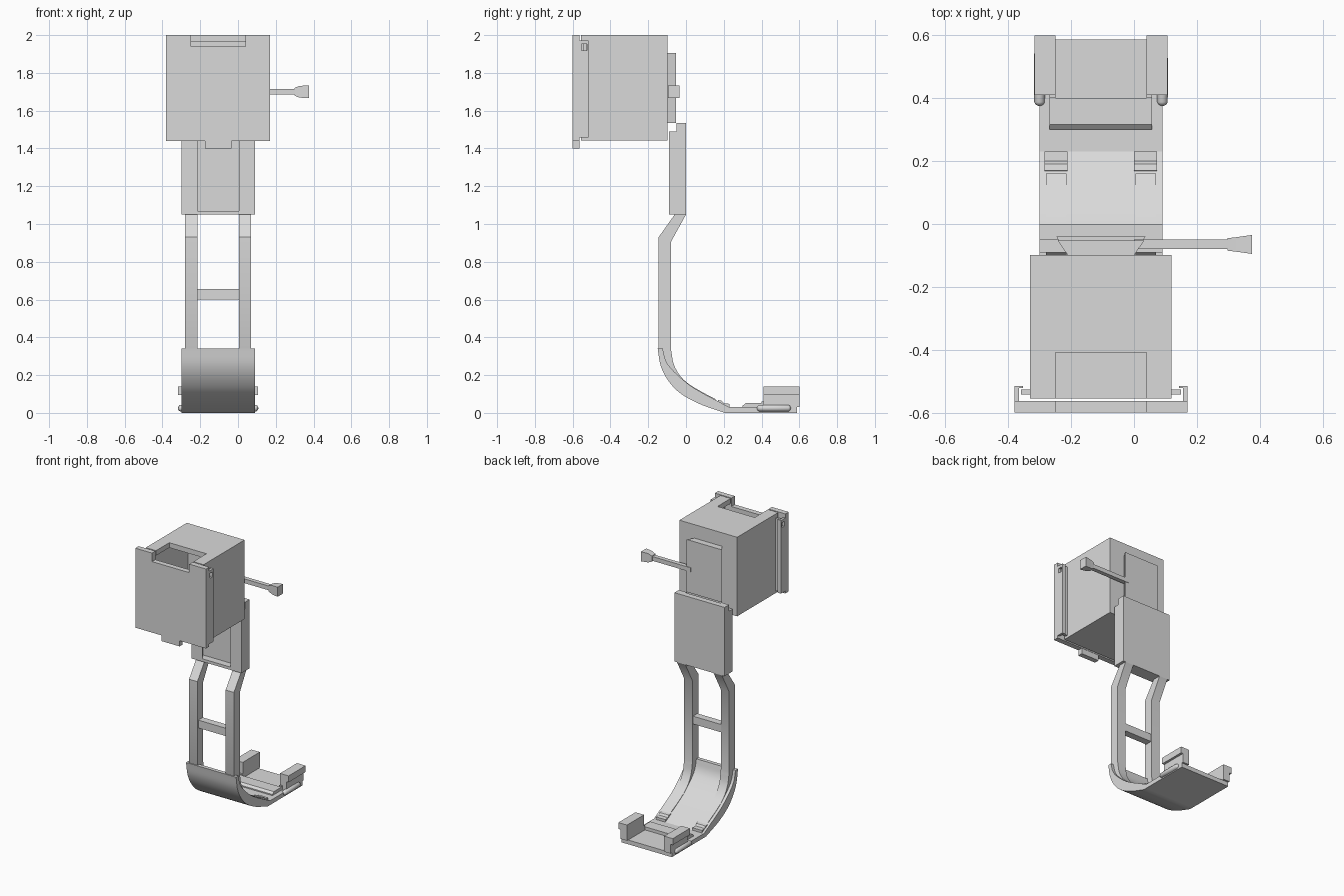
import bpy, bmesh
from mathutils import Vector

if "Cube" in bpy.data.objects:
    bpy.data.objects.remove(bpy.data.objects["Cube"])

CX = -0.105  # symmetry plane of the body

mat = bpy.data.materials.new("light grey")
mat.diffuse_color = (0.7, 0.7, 0.7, 1)
mat.use_nodes = True
mat.node_tree.nodes["Principled BSDF"].inputs["Base Color"].default_value = mat.diffuse_color


def finish(name, bm):
    bmesh.ops.recalc_face_normals(bm, faces=bm.faces)
    me = bpy.data.meshes.new(name)
    bm.to_mesh(me)
    bm.free()
    me.materials.append(mat)
    ob = bpy.data.objects.new(name, me)
    bpy.context.collection.objects.link(ob)
    return ob


def prism(name, pts, a, b, axis):
    """Extrude a 2D outline from a to b along x (pts are y,z) or z (pts are x,y)."""
    put = (lambda p, t: (t, p[0], p[1])) if axis == 'x' else (lambda p, t: (p[0], p[1], t))
    bm = bmesh.new()
    f = bm.faces.new([bm.verts.new(put(p, a)) for p in pts])
    r = bmesh.ops.extrude_face_region(bm, geom=[f])
    vs = [v for v in r['geom'] if isinstance(v, bmesh.types.BMVert)]
    bmesh.ops.translate(bm, verts=vs, vec=(b - a, 0, 0) if axis == 'x' else (0, 0, b - a))
    return finish(name, bm)


def box(name, x0, x1, y0, y1, z0, z1):
    return prism(name, [(x0, y0), (x1, y0), (x1, y1), (x0, y1)], z0, z1, 'z')


def pair(name, x0, x1, *rest):
    """Box on the right plus its mirror image about the body centre."""
    box(name + "_right", x0, x1, *rest)
    box(name + "_left", 2 * CX - x1, 2 * CX - x0, *rest)


def cut(ob, *dims):
    c = box("cutter", *dims)
    c.hide_render = True
    m = ob.modifiers.new("cut", 'BOOLEAN')
    m.operation, m.object, m.solver = 'DIFFERENCE', c, 'EXACT'
    bpy.context.view_layer.objects.active = ob
    bpy.ops.object.modifier_apply(modifier=m.name)
    bpy.data.objects.remove(c)


def spline(pts, n=5):
    """Smooth curve through the points."""
    p = [Vector(q) for q in pts]
    p = [2 * p[0] - p[1]] + p + [2 * p[-1] - p[-2]]
    out = []
    for i in range(1, len(p) - 2):
        a, b, c, d = p[i - 1:i + 3]
        for k in range(n):
            t = k / n
            out.append(0.5 * (2 * b + (c - a) * t + (2 * a - 5 * b + 4 * c - d) * t * t
                              + (3 * b - a - 3 * c + d) * t ** 3))
    return [tuple(v) for v in out] + [tuple(pts[-1])]


def smooth(ob):
    bpy.ops.object.select_all(action='DESELECT')
    ob.select_set(True)
    bpy.context.view_layer.objects.active = ob
    bpy.ops.object.shade_smooth_by_angle(angle=0.6)


# Hollow case, open to the front, with a notch in its top wall
case = box("case", -0.33, 0.12, -0.555, -0.098, 1.443, 2.0)
cut(case, -0.295, 0.085, -0.7, -0.135, 1.478, 1.965)
cut(case, -0.25, 0.04, -0.7, -0.408, 1.9, 2.1)
pair("case_flange", 0.12, 0.15, -0.542, -0.526, 1.46, 1.97)

# Front door with notch, bottom tab and side clips
door = box("door", -0.38, 0.17, -0.6, -0.563, 1.44, 2.0)
cut(door, -0.25, 0.04, -0.7, -0.5, 1.94, 2.1)
box("door_tab", CX - 0.07, CX + 0.07, -0.6, -0.565, 1.4, 1.44)
for side, x0, x1 in (("right", 0.155, 0.17), ("left", -0.38, -0.365)):
    clip = box("door_clip_" + side, x0, x1, -0.563, -0.515, 1.457, 1.972)
    cut(clip, x0 - 0.004, x1 + 0.004, -0.553, -0.525, 1.918, 1.952)
pair("clip_hook", 0.143, 0.155, -0.522, -0.515, 1.457, 1.972)

# Dovetail plate on the back of the case
prism("dovetail_plate", [(-0.21, -0.1), (0.0, -0.1), (0.032, -0.053), (-0.242, -0.053)],
      1.535, 1.905, 'z')

# Side lever with flared knob
box("lever_rod", 0.0, 0.305, -0.08, -0.05, 1.685, 1.715)
bm = bmesh.new()
rings = []
for x, h, w in ((0.298, 0.02, 0.02), (0.325, 0.031, 0.023), (0.375, 0.034, 0.03)):
    rings.append([bm.verts.new((x, -0.065 + sy * w, 1.7 + sz * h))
                  for sy, sz in ((-1, -1), (1, -1), (1, 1), (-1, 1))])
for r, s in zip(rings, rings[1:]):
    for i in range(4):
        bm.faces.new((r[i], r[(i + 1) % 4], s[(i + 1) % 4], s[i]))
bm.faces.new(rings[0])
bm.faces.new(rings[-1])
finish("lever_knob", bm)

# Bracket with dovetail pocket and notched upper corners
bracket = prism("bracket", [(-0.3, -0.09), (-0.215, -0.09), (-0.245, -0.04), (0.035, -0.04),
                            (0.005, -0.09), (0.09, -0.09), (0.09, 0), (-0.3, 0)],
                1.07, 1.535, 'z')
cut(bracket, -0.4, 0.2, -0.12, -0.05, 1.49, 1.6)
box("bracket_floor", -0.3, 0.09, -0.09, 0, 1.05, 1.07)

# Two bent legs that run into the curved foot
front = spline([(-0.14, 0.33), (-0.125, 0.26), (-0.088, 0.19), (-0.02, 0.125), (0.09, 0.07)])
back = spline([(0.16, 0.072), (0.07, 0.119), (-0.012, 0.175), (-0.062, 0.25), (-0.08, 0.34)])
leg = [(-0.06, 1.05), (-0.145, 0.93), (-0.145, 0.342)] + front + back + [(-0.08, 0.905), (0, 1.05)]
for side, x0 in (("left", -0.28), ("right", 0.005)):
    smooth(prism("leg_" + side, leg, x0, x0 + 0.065, 'x'))
box("leg_crossbar", -0.22, 0.01, -0.135, -0.085, 0.6, 0.655)

# Curved foot plate with flat base
outer = spline([(-0.15, 0.34), (-0.134, 0.25), (-0.097, 0.175), (-0.033, 0.106),
                (0.07, 0.048), (0.205, 0.0)])
inner = spline([(0.23, 0.03), (0.18, 0.056), (0.07, 0.115), (0, 0.162), (-0.076, 0.232),
                (-0.108, 0.28), (-0.123, 0.34)])
smooth(prism("curved_foot", outer + [(0.23, 0.0)] + inner, -0.3, 0.09, 'x'))
box("base_plate", -0.3, 0.09, 0.225, 0.587, 0.0, 0.03)

# Small stepped cleats in front of the tray
for side, x0 in (("left", -0.285), ("right", 0.0)):
    prism("cleat_" + side, [(0.165, 0.05), (0.17, 0.068), (0.19, 0.064), (0.2, 0.05),
                            (0.23, 0.048), (0.23, 0.025)], x0, x0 + 0.073, 'x')

# Tray rim around the recess
prism("tray_front", [(0.3, 0.025), (0.3, 0.038), (0.316, 0.052), (0.4, 0.052), (0.4, 0.025)],
      -0.268, 0.058, 'x')
pair("tray_side", 0.04, 0.058, 0.4, 0.587, 0.025, 0.06)

# Raised side grips with overhanging tops
pair("grip_wall", 0.04, 0.09, 0.41, 0.6, 0.03, 0.095)
pair("grip_top", 0.04, 0.107, 0.41, 0.6, 0.095, 0.14)

# Round side rails with domed ends
for side, x in (("left", -0.3), ("right", 0.09)):
    bm = bmesh.new()
    bmesh.ops.create_uvsphere(bm, u_segments=16, v_segments=10, radius=0.018)
    for v in bm.verts:
        x_, y_, z_ = v.co
        # stretch the sphere into a capsule along y
        v.co = (x + x_, 0.465 - z_ + (0.072 if z_ < -1e-5 else -0.072 if z_ > 1e-5 else 0),
                0.025 + y_)
    smooth(finish("side_rail_" + side, bm))
